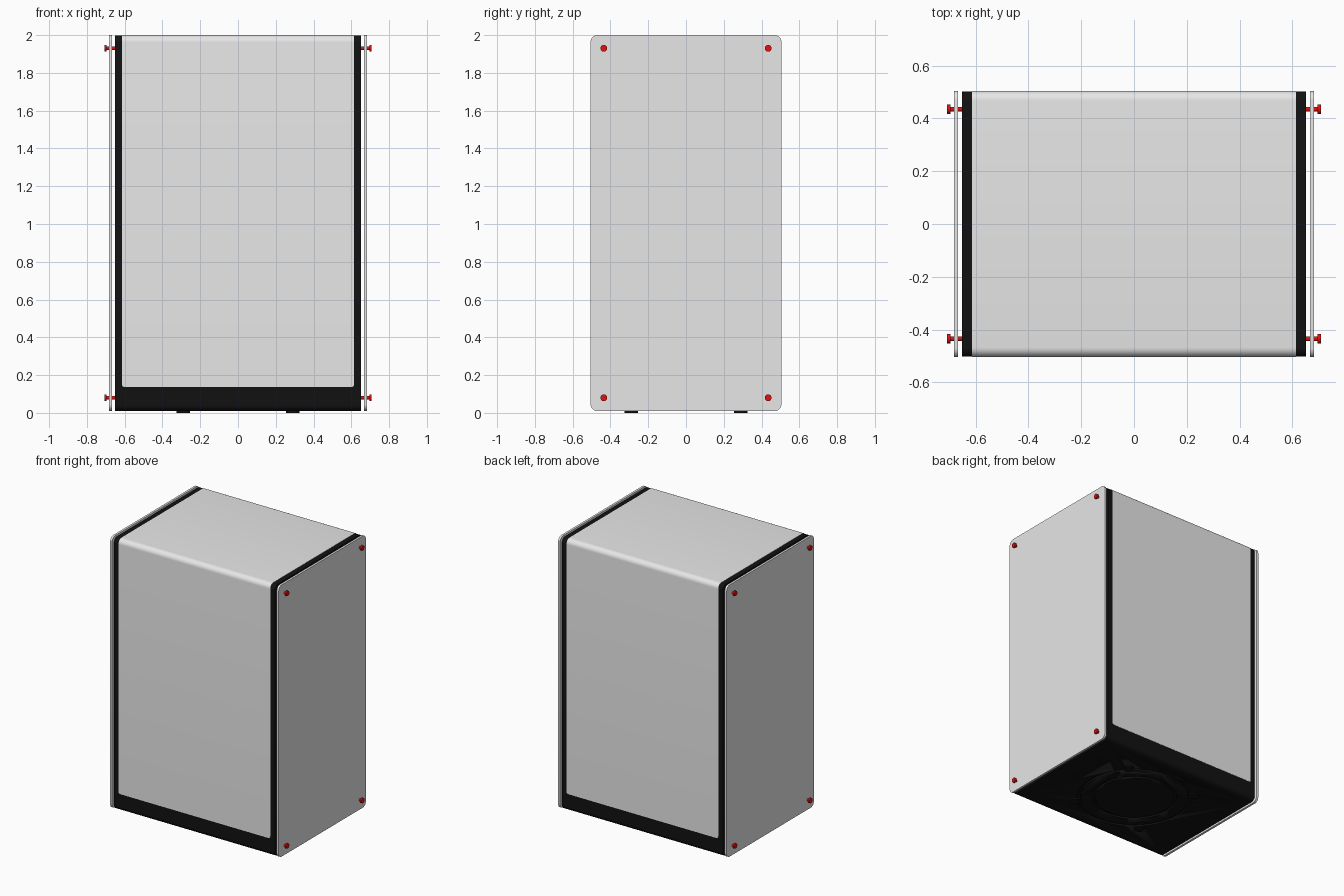
import bpy, bmesh, math
from mathutils import Matrix

if "Cube" in bpy.data.objects:
    bpy.data.objects.remove(bpy.data.objects["Cube"])


def material(name, rgb):
    m = bpy.data.materials.new(name)
    m.use_nodes = True
    m.diffuse_color = (*rgb, 1)
    m.node_tree.nodes["Principled BSDF"].inputs["Base Color"].default_value = (*rgb, 1)
    return m


GREY = material("light grey", (0.8, 0.8, 0.8))
BLACK = material("black", (0.006, 0.006, 0.006))
RED = material("red", (0.75, 0.005, 0.005))


def finish(bm, name, mat):
    bmesh.ops.recalc_face_normals(bm, faces=bm.faces)
    mesh = bpy.data.meshes.new(name)
    bm.to_mesh(mesh)
    bm.free()
    ob = bpy.data.objects.new(name, mesh)
    bpy.context.collection.objects.link(ob)
    mesh.materials.append(mat)
    bpy.ops.object.select_all(action='DESELECT')
    ob.select_set(True)
    bpy.context.view_layer.objects.active = ob
    bpy.ops.object.shade_smooth_by_angle(angle=math.radians(35))
    return ob


def slab(name, mat, x0, x1, half_y, z0, z1, radius, round_bottom=True, side_round=0):
    """Rounded rectangle in the YZ plane, extruded along x."""
    bm = bmesh.new()
    r0 = radius if round_bottom else 0
    ring = []
    corners = [(1, z1 - radius, radius, 0), (-1, z1 - radius, radius, 90),
               (-1, z0 + r0, r0, 180), (1, z0 + r0, r0, 270)]
    for side, cz, r, start in corners:
        for i in range(9 if r else 1):
            a = math.radians(start + i * 90 / 8)
            ring.append(bm.verts.new((x0, side * (half_y - r) + r * math.cos(a),
                                      cz + r * math.sin(a))))
    face = bm.faces.new(ring)
    out = bmesh.ops.extrude_face_region(bm, geom=[face])
    moved = [v for v in out["geom"] if isinstance(v, bmesh.types.BMVert)]
    bmesh.ops.translate(bm, verts=moved, vec=(x1 - x0, 0, 0))
    if side_round:
        # Soften the lower corners seen on the front and back
        edges = [e for e in bm.edges
                 if all(abs(v.co.z - z0) < 1e-5 for v in e.verts)
                 and abs(e.verts[0].co.x - e.verts[1].co.x) < 1e-5]
        bmesh.ops.bevel(bm, geom=edges, offset=side_round, segments=4,
                        profile=0.5, affect='EDGES')
    return finish(bm, name, mat)


def cylinder(bm, radius, depth, matrix, segments=24):
    bmesh.ops.create_cone(bm, cap_ends=True, segments=segments, radius1=radius,
                          radius2=radius, depth=depth, matrix=matrix)


# Black core and the grey cover wrapped over its front, top and back
core = slab("core", BLACK, -0.652, 0.652, 0.503, 0.01, 1.998, 0.035)
slab("cover", GREY, -0.615, 0.615, 0.505, 0.137, 2.0, 0.037, False, 0.014)

# Circular vent grooves in the underside
for inner, outer in ((0.27, 0.29), (0.37, 0.39)):
    bm = bmesh.new()
    n = 64
    loops = [[bm.verts.new((r * math.cos(math.tau * i / n), r * math.sin(math.tau * i / n), z))
              for i in range(n)]
             for r, z in ((inner, 0), (outer, 0), (outer, 0.022), (inner, 0.022))]
    for k in range(4):
        a, b = loops[k], loops[(k + 1) % 4]
        for i in range(n):
            j = (i + 1) % n
            bm.faces.new((a[i], a[j], b[j], b[i]))
    cutter = finish(bm, "groove_cutter", BLACK)
    mod = core.modifiers.new("groove", 'BOOLEAN')
    mod.operation = 'DIFFERENCE'
    mod.solver = 'EXACT'
    mod.object = cutter
    bpy.context.view_layer.objects.active = core
    bpy.ops.object.modifier_apply(modifier=mod.name)
    bpy.data.objects.remove(cutter)

# Feet
bm = bmesh.new()
for x in (-0.29, 0.29):
    for y in (-0.29, 0.29):
        cylinder(bm, 0.036, 0.014, Matrix.Translation((x, y, 0.007)))
finish(bm, "feet", BLACK)

# Side plates held off the core by red thumb screws
for side, label in ((1, "left"), (-1, "right")):
    slab(label + "_side_plate", GREY, side * 0.667, side * 0.683, 0.505, 0.01, 2.0, 0.035)
    bm = bmesh.new()
    turn = Matrix.Rotation(math.pi / 2, 4, 'Y')
    for y in (-0.435, 0.435):
        for z in (0.08, 1.93):
            for x0, x1, r in ((0.645, 0.698, 0.009), (0.696, 0.708, 0.018)):
                place = Matrix.Translation((side * (x0 + x1) / 2, y, z))
                cylinder(bm, r, x1 - x0, place @ turn)
    finish(bm, label + "_screws", RED)
